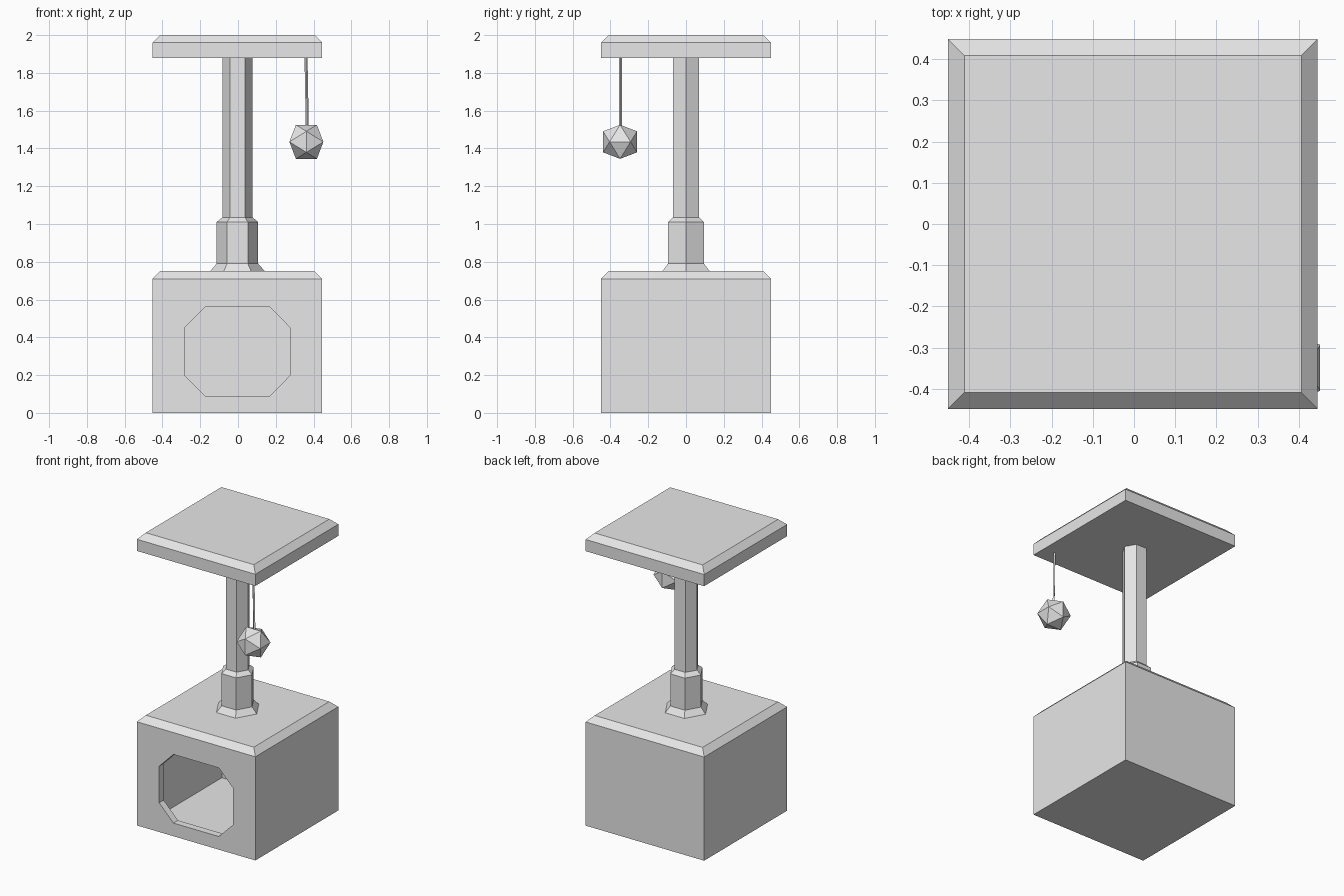
import bpy, bmesh
from math import cos, sin, pi, sqrt
from mathutils import Vector

default = bpy.data.objects.get("Cube")
if default:
    bpy.data.objects.remove(default, do_unlink=True)

CX = -0.003          # centre line of box, post and platform
HALF = 0.449         # half width of box and platform
BEVEL = 0.04

grey = bpy.data.materials.new("light grey")
grey.use_nodes = True
grey.diffuse_color = (0.8, 0.8, 0.8, 1)
grey.node_tree.nodes["Principled BSDF"].inputs["Base Color"].default_value = (0.8, 0.8, 0.8, 1)


def finish(name, bm):
    bmesh.ops.recalc_face_normals(bm, faces=bm.faces)
    mesh = bpy.data.meshes.new(name)
    bm.to_mesh(mesh)
    bm.free()
    mesh.materials.append(grey)
    obj = bpy.data.objects.new(name, mesh)
    bpy.context.collection.objects.link(obj)
    return obj


def skin(name, loops):
    """Closed solid through a stack of matching point loops."""
    bm = bmesh.new()
    rings = [[bm.verts.new(p) for p in loop] for loop in loops]
    count = len(rings[0])
    for low, high in zip(rings, rings[1:]):
        for i in range(count):
            j = (i + 1) % count
            bm.faces.new((low[i], low[j], high[j], high[i]))
    bm.faces.new(rings[0])
    bm.faces.new(rings[-1])
    return finish(name, bm)


def polygon(sides, radius, z, x=CX, y=0.0, turn=0.0):
    return [(x + radius * cos(turn + 2 * pi * i / sides),
             y + radius * sin(turn + 2 * pi * i / sides), z) for i in range(sides)]


def square(half, z):
    return polygon(4, half * sqrt(2), z, turn=pi / 4)


def slab(name, bottom, top):
    """Square block with a bevelled top rim."""
    return skin(name, [square(HALF, bottom), square(HALF, top - BEVEL),
                       square(HALF - BEVEL, top)])


def carve(target, cutter):
    cutter.hide_render = True
    mod = target.modifiers.new("carve", "BOOLEAN")
    mod.operation = "DIFFERENCE"
    mod.solver = "EXACT"
    mod.object = cutter
    bpy.context.view_layer.objects.active = target
    bpy.ops.object.modifier_apply(modifier=mod.name)
    bpy.data.objects.remove(cutter, do_unlink=True)


# Hollow house with a chamfered doorway
house = slab("house_box", 0.0, 0.75)
carve(house, skin("room_cutter", [square(0.4, 0.015), square(0.4, 0.7)]))


def doorway(y):
    w, flat, low, high, corner = 0.28, 0.172, 0.09, 0.56, 0.11
    right = [(flat, low), (w, low + corner), (w, high - corner), (flat, high)]
    outline = right + [(-x, z) for x, z in reversed(right)]
    return [(CX + x, y, z) for x, z in outline]


carve(house, skin("doorway_cutter", [doorway(-0.5), doorway(-0.39)]))

# Hexagonal post with flared foot and collar
post_profile = [(0.145, 0.75), (0.11, 0.79), (0.11, 1.01), (0.08, 1.035), (0.08, 1.88)]
skin("post", [polygon(6, r, z) for r, z in post_profile])

# Top platform
slab("top_platform", 1.88, 2.0)

# Hanging string, leaning slightly
skin("string", [polygon(4, 0.008, 1.5, 0.367, -0.347),
                polygon(4, 0.008, 1.88, 0.36, -0.347)])

# Faceted ball: three crossed golden rectangles wrapped in a hull
bm = bmesh.new()
long = 0.09
short = long / ((1 + sqrt(5)) / 2)
centre = Vector((0.362, -0.349, 1.435))
for a in (-short, short):
    for b in (-long, long):
        for p in ((a, 0, b), (b, a, 0), (0, b, a)):
            bm.verts.new(centre + Vector(p))
bmesh.ops.convex_hull(bm, input=bm.verts)
finish("toy_ball", bm)
